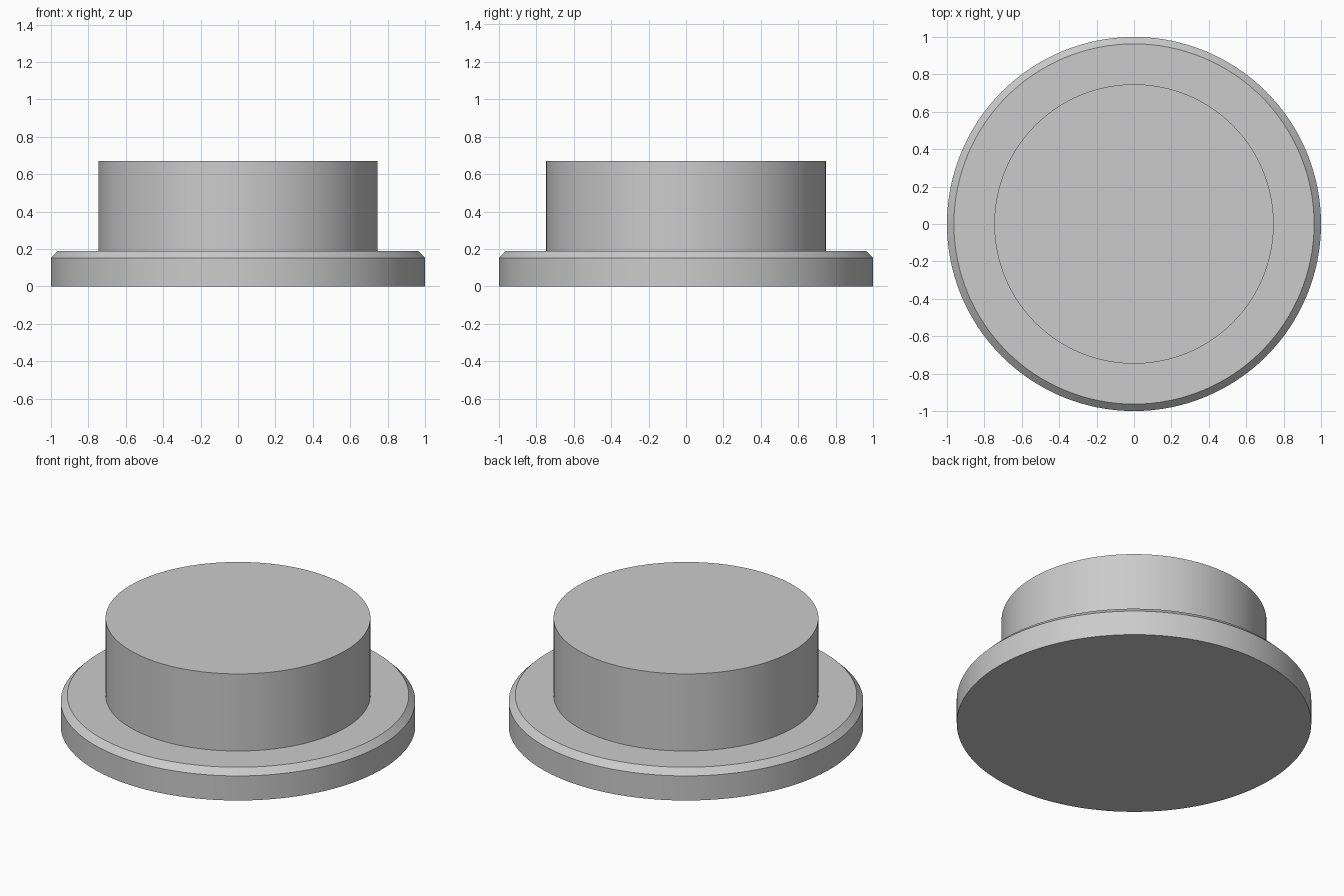
import bpy, bmesh, math
from mathutils import Vector

cube = bpy.data.objects.get("Cube")
if cube:
    bpy.data.objects.remove(cube, do_unlink=True)

SEGMENTS = 128

# Single plain grey material
grey = bpy.data.materials.new("plain grey")
grey.use_nodes = True
colour = (0.6, 0.6, 0.6, 1)
grey.diffuse_color = colour
grey.node_tree.nodes["Principled BSDF"].inputs["Base Color"].default_value = colour


def lathe(name, profile, material):
    """Turn a (radius, height) profile around z into a closed solid."""
    bm = bmesh.new()
    rings = []
    for radius, z in profile:
        rings.append([bm.verts.new((radius * math.cos(a), radius * math.sin(a), z))
                      for a in (math.tau * i / SEGMENTS for i in range(SEGMENTS))])
    for low, high in zip(rings, rings[1:]):
        for i in range(SEGMENTS):
            j = (i + 1) % SEGMENTS
            bm.faces.new((low[i], low[j], high[j], high[i]))
    bm.faces.new(rings[0][::-1])
    bm.faces.new(rings[-1])
    bmesh.ops.recalc_face_normals(bm, faces=bm.faces)
    mesh = bpy.data.meshes.new(name)
    bm.to_mesh(mesh)
    bm.free()
    mesh.materials.append(material)
    obj = bpy.data.objects.new(name, mesh)
    bpy.context.collection.objects.link(obj)
    bpy.ops.object.select_all(action='DESELECT')
    obj.select_set(True)
    bpy.context.view_layer.objects.active = obj
    bpy.ops.object.shade_smooth_by_angle(angle=math.radians(30))
    return obj


# Chamfered flange with a straight round plug rising from it
lathe("flanged_plug",
      [(1, 0), (1, 0.153), (0.963, 0.19), (0.747, 0.19), (0.747, 0.67)],
      grey)
